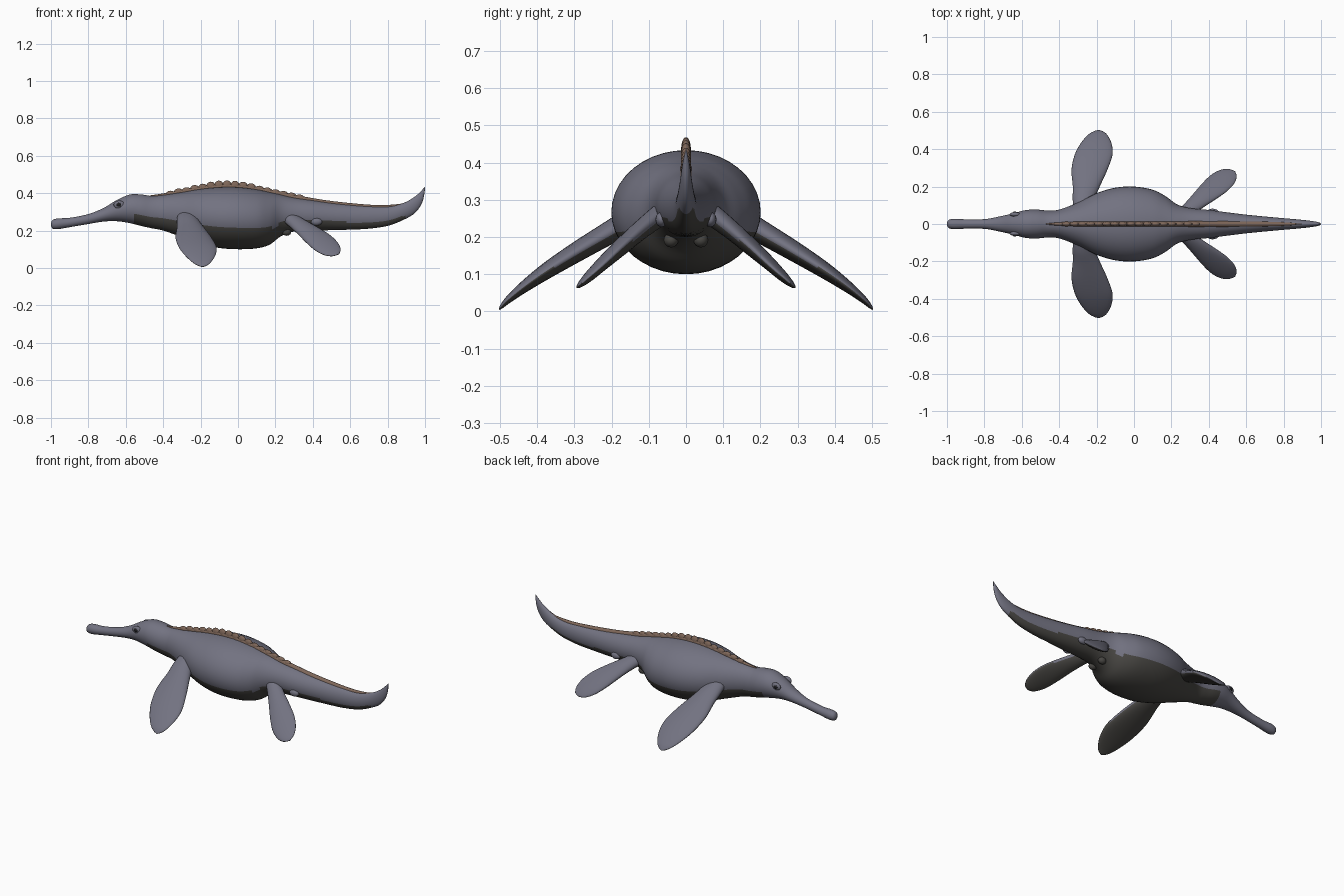
import bpy, bmesh, math
from mathutils import Vector

if "Cube" in bpy.data.objects:
    bpy.data.objects.remove(bpy.data.objects["Cube"])


def material(name, rgb):
    m = bpy.data.materials.new(name)
    m.use_nodes = True
    m.diffuse_color = (*rgb, 1)
    bsdf = m.node_tree.nodes["Principled BSDF"]
    bsdf.inputs["Base Color"].default_value = (*rgb, 1)
    bsdf.inputs["Roughness"].default_value = 0.7
    return m


slate = material("slate skin", (0.17, 0.17, 0.22))
belly = material("dark underside", (0.065, 0.062, 0.056))
brown = material("brown ridge", (0.21, 0.135, 0.1))
black = material("eye black", (0.012, 0.012, 0.014))


def smooth_rows(rows, steps):
    """Catmull-Rom interpolation through rows of numbers."""
    out = []
    for i in range(len(rows) - 1):
        p0, p1 = rows[max(i - 1, 0)], rows[i]
        p2, p3 = rows[i + 1], rows[min(i + 2, len(rows) - 1)]
        for s in range(steps):
            t = s / steps
            out.append([0.5 * (2 * b + (c - a) * t + (2 * a - 5 * b + 4 * c - d) * t * t
                               + (3 * b - a - 3 * c + d) * t ** 3)
                        for a, b, c, d in zip(p0, p1, p2, p3)])
    out.append(list(rows[-1]))
    return out


def finish(bm, name, mats, rule=None):
    bmesh.ops.recalc_face_normals(bm, faces=bm.faces)
    bm.normal_update()
    for f in bm.faces:
        f.smooth = True
        if rule and rule(f):
            f.material_index = 1
    mesh = bpy.data.meshes.new(name)
    bm.to_mesh(mesh)
    bm.free()
    for m in mats:
        mesh.materials.append(m)
    ob = bpy.data.objects.new(name, mesh)
    bpy.context.collection.objects.link(ob)
    return ob


def loft(name, rings, mats, rule=None):
    bm = bmesh.new()
    loops = [[bm.verts.new(p) for p in ring] for ring in rings]
    n = len(loops[0])
    for a, b in zip(loops, loops[1:]):
        for i in range(n):
            j = (i + 1) % n
            bm.faces.new((a[i], a[j], b[j], b[i]))
    bm.faces.new(loops[0])
    bm.faces.new(loops[-1])
    return finish(bm, name, mats, rule)


def blob(name, centre, size, mat):
    bm = bmesh.new()
    bmesh.ops.create_uvsphere(bm, u_segments=16, v_segments=10, radius=1)
    for v in bm.verts:
        v.co = Vector(centre) + Vector(c * s for c, s in zip(v.co, size))
    return finish(bm, name, [mat])


def angles(n):
    return [2 * math.pi * i / n for i in range(n)]


def upright_rings(rows, n):
    """Rows are x, top, bottom, half width."""
    return [[(x, max(w, .001) * math.cos(a), (t + b) / 2 + (t - b) / 2 * math.sin(a))
             for a in angles(n)] for x, t, b, w in rows]


# Body from snout tip to upturned tail
profile = [
    (-1.0, .24, .225, .008), (-.99, .257, .21, .022), (-.96, .265, .208, .028),
    (-.9, .268, .218, .025), (-.8, .288, .235, .026), (-.72, .32, .248, .04),
    (-.65, .362, .25, .056), (-.58, .392, .24, .074), (-.52, .393, .225, .077),
    (-.46, .385, .212, .072), (-.4, .39, .2, .077), (-.3, .405, .165, .115),
    (-.2, .422, .13, .165), (-.1, .432, .107, .194), (0, .432, .1, .2),
    (.1, .42, .105, .183), (.17, .405, .125, .148), (.23, .392, .17, .105),
    (.3, .376, .195, .085), (.4, .362, .2, .075), (.5, .348, .202, .062),
    (.6, .338, .205, .05), (.7, .331, .21, .04), (.8, .329, .225, .031),
    (.88, .345, .255, .024), (.945, .381, .293, .017), (.985, .418, .35, .01),
    (1.0, .435, .42, .002)]
loft("body", upright_rings(smooth_rows(profile, 5), 40), [slate, belly],
     lambda f: f.normal.z < -.3 and -.56 < f.calc_center_median().x < .9)

# Continuous dorsal ridge
ridge = [(-.47, .388, .375, .003), (-.38, .402, .38, .01), (-.25, .428, .4, .013),
         (-.12, .448, .41, .014), (0, .448, .41, .014), (.1, .434, .4, .014),
         (.2, .414, .38, .014), (.3, .392, .355, .015), (.45, .365, .33, .016),
         (.6, .347, .315, .015), (.75, .336, .31, .012), (.86, .342, .325, .006),
         (.9, .354, .345, .002)]
ridge_rows = smooth_rows(ridge, 5)
loft("dorsal_ridge", upright_rings(ridge_rows, 12), [brown])

# Rounded scutes along the ridge
for i in range(17):
    x = -.36 + i * .043
    top = min(ridge_rows, key=lambda r: abs(r[0] - x))[1]
    lift = .006 + .012 * math.exp(-((x + .07) / .16) ** 2)
    blob(f"scute_{i + 1}", (x, 0, top - .012), (.026, .013, lift + .012), brown)


# Paddle flippers: rows are x, y, z, half chord, half thickness
def flipper(name, rows, chord, side):
    c = Vector(chord).normalized()
    rows = smooth_rows(rows, 5)
    span = Vector(rows[-1][:3]) - Vector(rows[0][:3])
    up = c.cross(span).normalized()
    rings = []
    for x, y, z, h, t in rows:
        ring = []
        for a in angles(24):
            p = Vector((x, y, z)) + c * max(h, .002) * math.cos(a) + up * max(t, .001) * math.sin(a)
            ring.append((p.x, side * p.y, p.z))
        rings.append(ring)
    loft(name, rings, [slate, belly], lambda f: f.normal.z < -.3)


front = [(-.27, .09, .275, .055, .035), (-.268, .14, .25, .06, .034), (-.255, .2, .215, .072, .031),
         (-.238, .29, .162, .096, .027), (-.216, .37, .112, .101, .022), (-.203, .43, .07, .083, .016),
         (-.195, .475, .034, .053, .01), (-.191, .494, .015, .027, .006), (-.19, .502, .006, .003, .002)]
hind = [(.26, .05, .275, .038, .03), (.3, .085, .248, .043, .028), (.35, .13, .212, .053, .025),
        (.405, .178, .17, .066, .022), (.455, .219, .133, .072, .018), (.497, .25, .103, .062, .014),
        (.523, .268, .086, .042, .009), (.535, .276, .079, .022, .005), (.54, .28, .075, .003, .002)]

for side, label in ((-1, "right"), (1, "left")):
    flipper(f"front_flipper_{label}", front, (1, 0, 0), side)
    flipper(f"hind_flipper_{label}", hind, (-.68, .73, -.64), side)
    # Eyes with brow, and small knobs around the hips
    blob(f"brow_{label}", (-.635, side * .051, .338), (.03, .012, .022), slate)
    blob(f"eye_{label}", (-.637, side * .057, .338), (.014, .01, .012), black)
    blob(f"hip_knob_{label}", (.42, side * .066, .247), (.03, .016, .02), slate)
    blob(f"under_knob_{label}", (.26, side * .04, .192), (.024, .02, .02), belly)
